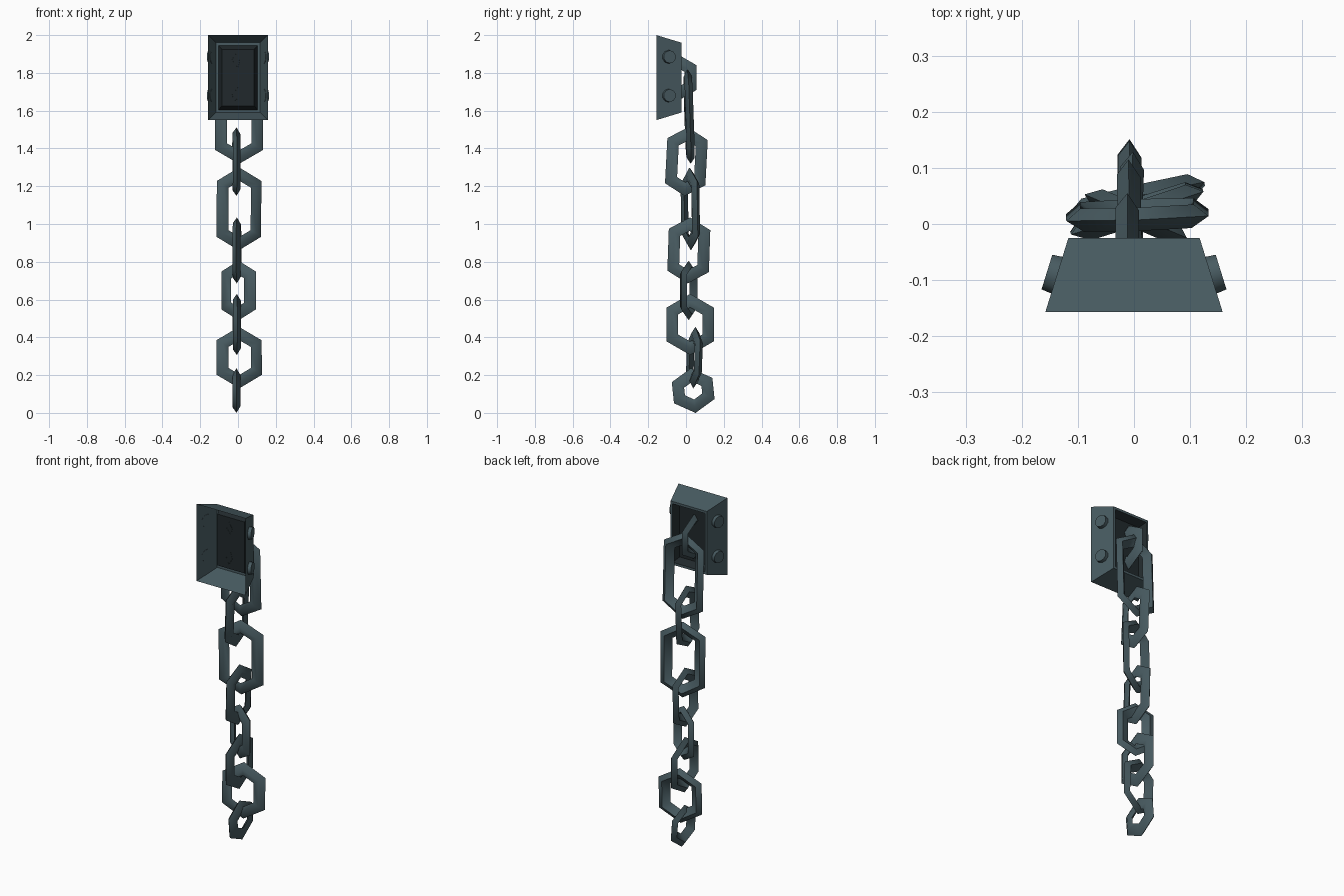
import bpy, bmesh, math
from mathutils import Vector, Matrix

if "Cube" in bpy.data.objects:
    bpy.data.objects.remove(bpy.data.objects["Cube"])


def material(name, rgb):
    m = bpy.data.materials.new(name)
    m.diffuse_color = (*rgb, 1)
    m.use_nodes = True
    m.node_tree.nodes["Principled BSDF"].inputs["Base Color"].default_value = m.diffuse_color
    return m


IRON = material("dark_iron", (0.065, 0.105, 0.12))
SHADE = material("recess_dark", (0.015, 0.022, 0.025))


def finish(name, bm, mats, angle=None):
    me = bpy.data.meshes.new(name)
    bm.to_mesh(me)
    bm.free()
    ob = bpy.data.objects.new(name, me)
    bpy.context.collection.objects.link(ob)
    for m in mats:
        me.materials.append(m)
    if angle:
        bpy.ops.object.select_all(action='DESELECT')
        ob.select_set(True)
        bpy.context.view_layer.objects.active = ob
        bpy.ops.object.shade_smooth_by_angle(angle=math.radians(angle))
    return ob


# Skewed four-sided bar section: (outward in the link plane, across the plane)
SECTION = [(0.031, 0.012), (0.0, 0.021), (-0.031, 0.0), (-0.005, -0.021)]


def link(name, center, W, H, yaw, tilt=0, pitch=0, cut_y=None):
    """Hexagonal link, outer half width W and half height H, mitred corners."""
    w, h = W - 0.031, H - 0.036
    k = h - 0.58 * w
    path = [Vector(p) for p in
            [(0, h), (w, k), (w, -k), (0, -h), (-w, -k), (-w, k)]]
    bm = bmesh.new()
    rings = []
    for i, c in enumerate(path):
        d1 = (c - path[i - 1]).normalized()
        d2 = (path[(i + 1) % 6] - c).normalized()
        n1, n2 = Vector((-d1.y, d1.x)), Vector((-d2.y, d2.x))
        miter = -(n1 + n2) / (1 + n1.dot(n2))
        ring = []
        for u, v in SECTION:
            p = c + miter * u
            ring.append(bm.verts.new((p.x, -v, p.y)))
        rings.append(ring)
    n = len(SECTION)
    for i in range(6):
        a, b = rings[i], rings[(i + 1) % 6]
        for j in range(n):
            q = (j + 1) % n
            bm.faces.new((a[j], a[q], b[q], b[j]))
    rot = (Matrix.Rotation(math.radians(yaw), 4, 'Z')
           @ Matrix.Rotation(math.radians(pitch), 4, 'X')
           @ Matrix.Rotation(math.radians(tilt), 4, 'Y'))
    bm.transform(Matrix.Translation(center) @ rot)
    if cut_y is not None:
        bmesh.ops.bisect_plane(bm, geom=bm.verts[:] + bm.edges[:] + bm.faces[:],
                               plane_co=(0, cut_y, 0), plane_no=(0, -1, 0),
                               clear_outer=True)
    bmesh.ops.recalc_face_normals(bm, faces=bm.faces[:])
    return finish(name, bm, [IRON], 75)


# Wall bracket: tapered shell, open at the front, with a recess at the back
ZC = 1.775
bm = bmesh.new()
loops = []
for hx, hz, y in [(0.158, 0.225, -0.157), (0.117, 0.185, -0.025),
                  (0.104, 0.171, -0.025), (0.086, 0.15, -0.065)]:
    loops.append([bm.verts.new((sx * hx, y, ZC + sz * hz))
                  for sx, sz in [(-1, -1), (-1, 1), (1, 1), (1, -1)]])
for li, (a, b) in enumerate(zip(loops, loops[1:])):
    for j in range(4):
        q = (j + 1) % 4
        f = bm.faces.new((a[j], a[q], b[q], b[j]))
        f.material_index = 1 if li == 2 else 0
floor = bm.faces.new(loops[-1])
floor.material_index = 1
bmesh.ops.recalc_face_normals(bm, faces=bm.faces[:])
if floor.normal.y < 0:
    bmesh.ops.reverse_faces(bm, faces=bm.faces[:])
finish("wall_bracket", bm, [IRON, SHADE])

# Bolts set square to the sloping sides
for side, sx in (("right", 1), ("left", -1)):
    normal = Vector((sx * 0.132, 0.041, 0)).normalized()
    for row, z in (("lower", 1.68), ("upper", 1.885)):
        bm = bmesh.new()
        bmesh.ops.create_cone(bm, cap_ends=True, segments=10, radius1=0.036,
                              radius2=0.034, depth=0.02)
        spot = Vector((sx * 0.138, -0.091, z)) + normal * 0.008
        bm.transform(Matrix.Translation(spot)
                     @ normal.to_track_quat('Z', 'Y').to_matrix().to_4x4())
        finish(f"bolt_{side}_{row}", bm, [IRON], 40)

# Half link anchored in the recess
link("anchor_loop", (-0.012, -0.055, ZC), 0.11, 0.13, 90, cut_y=-0.066)

# Hanging chain, top to bottom: centre, half width, half height, yaw, tilt, pitch
CHAIN = [
    ((0.006, 0.016, 1.568), 0.127, 0.25, 2, 0, 2),
    ((-0.008, 0.002, 1.33), 0.107, 0.182, 91, 3, 0),
    ((0.005, 0.022, 1.08), 0.124, 0.22, 18, 0, 1),
    ((-0.006, 0.015, 0.86), 0.11, 0.175, 88, 2, 0),
    ((0.003, 0.014, 0.648), 0.099, 0.158, -23, 0, 0),
    ((-0.006, 0.022, 0.468), 0.126, 0.162, 91, 0, 0),
    ((0.006, 0.044, 0.293), 0.123, 0.163, 13, 0, -2),
    ((-0.008, 0.038, 0.118), 0.108, 0.119, 90, -6, 0),
]
for i, (c, W, H, yaw, tilt, pitch) in enumerate(CHAIN, 1):
    link(f"chain_link_{i}", c, W, H, yaw, tilt, pitch)
